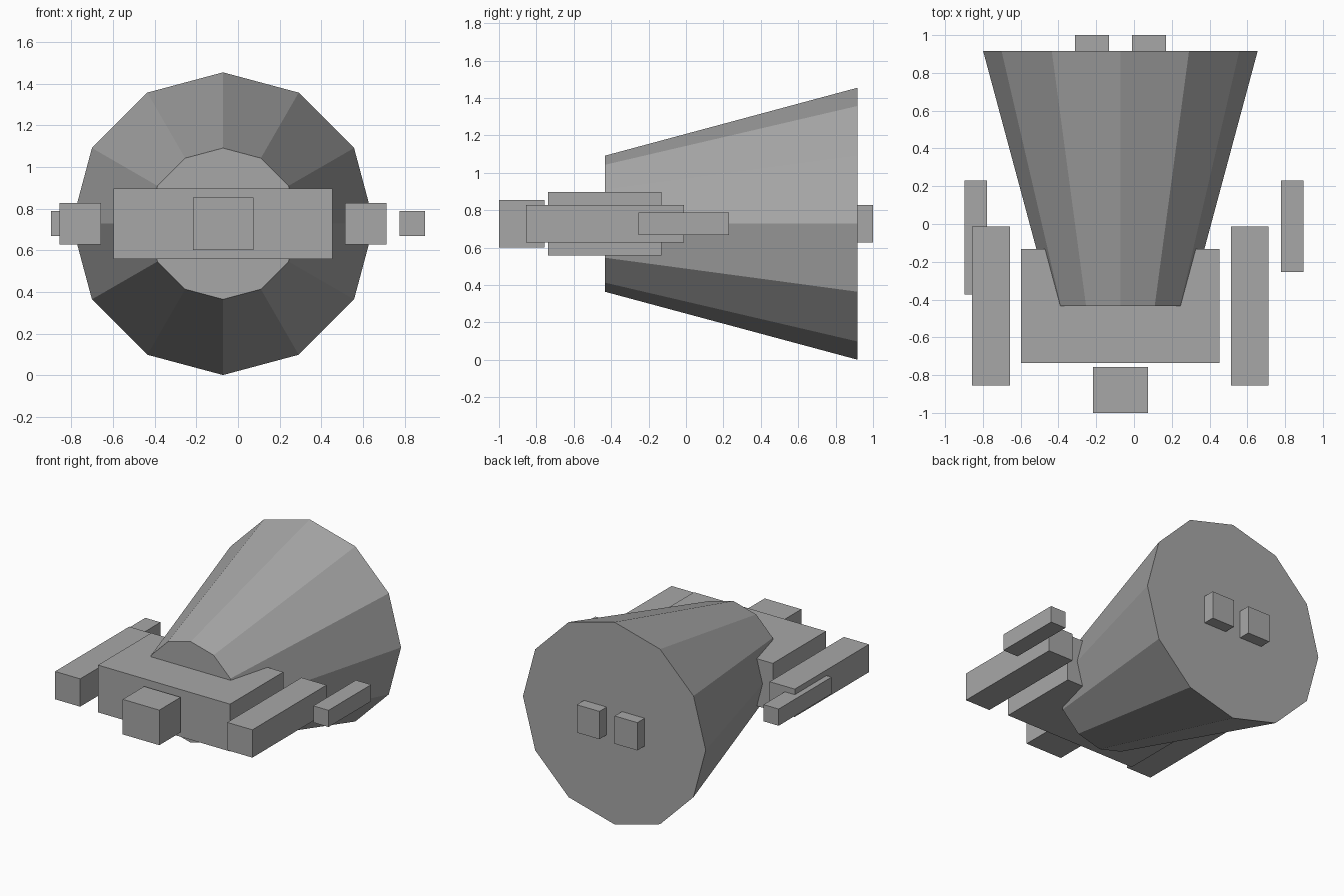
import bpy
import bmesh
from math import radians
from mathutils import Matrix

if "Cube" in bpy.data.objects:
    bpy.data.objects.remove(bpy.data.objects["Cube"])

# Dark grey for every part
grey = bpy.data.materials.new("dark_grey")
grey.diffuse_color = (0.39, 0.39, 0.39, 1)
grey.use_nodes = True
grey.node_tree.nodes["Principled BSDF"].inputs["Base Color"].default_value = grey.diffuse_color


def make_object(name, bm):
    mesh = bpy.data.meshes.new(name)
    bm.to_mesh(mesh)
    bm.free()
    mesh.materials.append(grey)
    obj = bpy.data.objects.new(name, mesh)
    bpy.context.collection.objects.link(obj)
    return obj


def box(name, x, y, z):
    """Box from (min, max) ranges on each axis."""
    ranges = (x, y, z)
    size = [b - a for a, b in ranges]
    centre = [(a + b) / 2 for a, b in ranges]
    bm = bmesh.new()
    bmesh.ops.create_cube(bm, size=1, matrix=Matrix.Translation(centre) @ Matrix.Diagonal((*size, 1)))
    return make_object(name, bm)


AXIS_X, AXIS_Z = -0.072, 0.728   # the hull axis sits slightly off centre

# Twelve-sided tapered hull, wide end at the back
front, back = -0.434, 0.917
bm = bmesh.new()
bmesh.ops.create_cone(
    bm, cap_ends=True, segments=12, radius1=0.727, radius2=0.3635, depth=back - front,
    matrix=Matrix.Translation((AXIS_X, (front + back) / 2, AXIS_Z)) @ Matrix.Rotation(radians(90), 4, 'X'))
make_object("hull", bm)

# Front body block and nose
box("front_body", (-0.598, 0.453), (-0.737, -0.132), (0.558, 0.898))
box("nose", (-0.217, 0.074), (-1.0, -0.757), (0.602, 0.854))

# Side pods and rear exhausts, mirrored about the hull axis
for side, name in ((-1, "left"), (1, "right")):
    pod = AXIS_X + side * 0.685
    box(f"{name}_pod", (pod - 0.1, pod + 0.1), (-0.855, -0.012), (0.628, 0.828))
    vent = AXIS_X + side * 0.151
    box(f"{name}_exhaust", (vent - 0.09, vent + 0.09), (0.91, 1.0), (0.628, 0.828))

# Outer rails, the left one longer and closer in
box("left_rail", (-0.898, -0.778), (-0.372, 0.23), (0.668, 0.788))
box("right_rail", (0.777, 0.898), (-0.254, 0.23), (0.668, 0.788))
